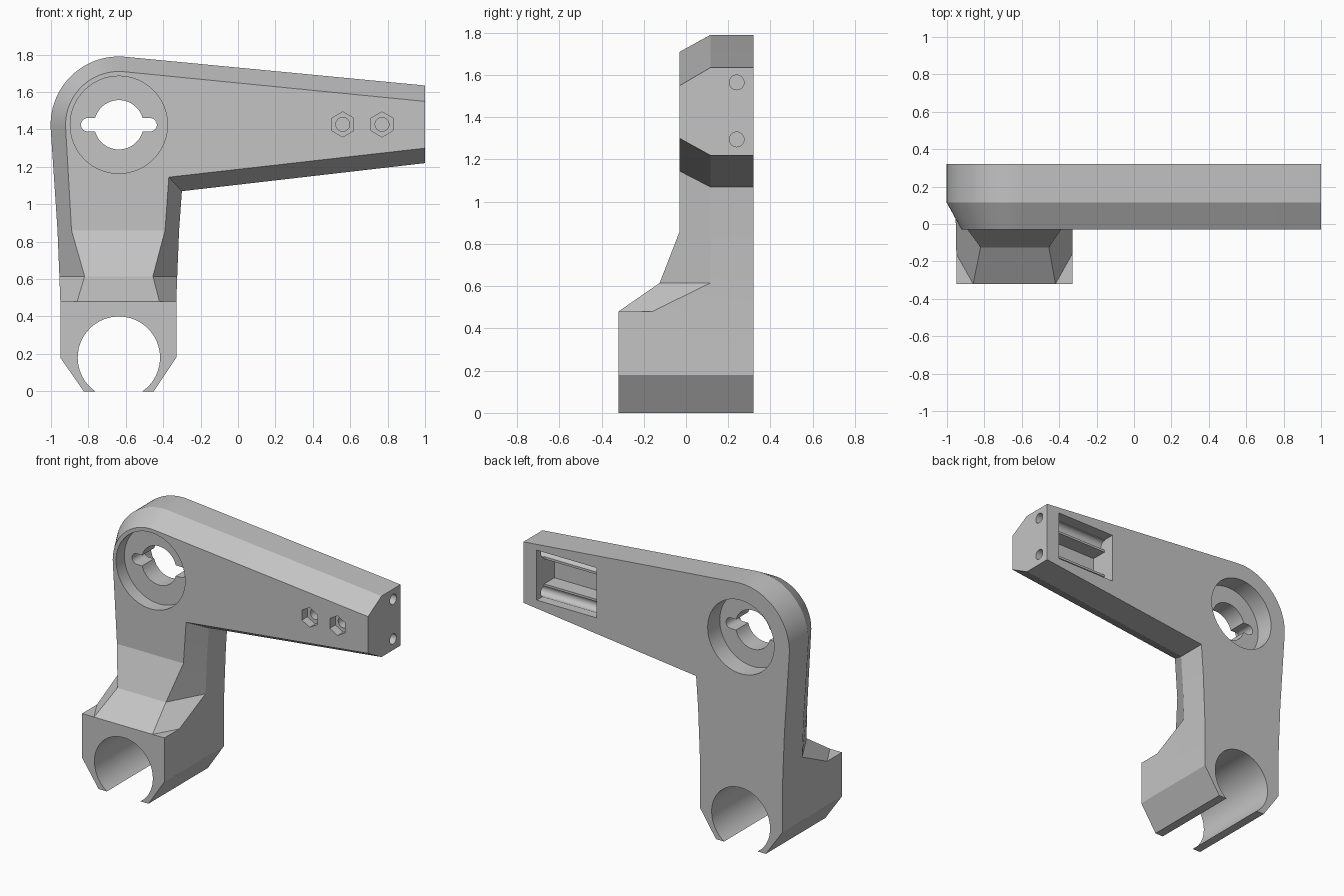
import bpy, bmesh
from math import cos, sin, pi, radians
from mathutils import Matrix

cube = bpy.data.objects.get("Cube")
if cube:
    bpy.data.objects.remove(cube, do_unlink=True)

BACK, MID, FRONT, FOOT = 0.32, 0.115, -0.03, -0.32
CX, CZ = -0.637, 1.425          # pivot boss centre

grey = bpy.data.materials.new("plain_grey")
grey.use_nodes = True
colour = (0.55, 0.55, 0.55, 1)
grey.diffuse_color = colour
grey.node_tree.nodes["Principled BSDF"].inputs["Base Color"].default_value = colour


def finish(bm, name):
    """Weld the faces into a solid and link it as an object."""
    bmesh.ops.remove_doubles(bm, verts=bm.verts, dist=0.0005)
    bmesh.ops.recalc_face_normals(bm, faces=bm.faces)
    mesh = bpy.data.meshes.new(name)
    bm.to_mesh(mesh)
    bm.free()
    mesh.materials.append(grey)
    obj = bpy.data.objects.new(name, mesh)
    bpy.context.collection.objects.link(obj)
    return obj


def circle(x, z, r, n=48, start=0.0, end=2 * pi, closed=True):
    steps = n if closed else n - 1
    return [(x + r * cos(start + (end - start) * i / steps),
             z + r * sin(start + (end - start) * i / steps)) for i in range(n)]


bm = bmesh.new()


def face(points):
    bm.faces.new([bm.verts.new(p) for p in points])


def at(outline, y):
    return [(x, y, z) for x, z in outline]


# Upper body: bent arm outline with a chamfered front
def arm_outline(r, start, tail):
    arc = circle(CX, CZ, r, 28, radians(184), radians(84.6), False)
    return [start] + arc + tail


outer = arm_outline(0.365, (-0.965, 0.86),
                    [(1, 1.635), (1, 1.22), (-0.30, 1.07), (-0.315, 0.86)])
inner = arm_outline(0.285, (-0.89, 0.86),
                    [(1, 1.55), (1, 1.30), (-0.37, 1.145), (-0.39, 0.86)])
rings = [at(outer, BACK), at(outer, MID), at(inner, FRONT)]
face(rings[0])
face(rings[2])
for a, b in zip(rings, rings[1:]):
    for i in range(len(a) - 1):
        face([a[i], a[i + 1], b[i + 1], b[i]])


# Leg: lofted cross-sections that flare forward into the foot
def section(z, left, right, front_left, front_right, mid, front):
    return [(left, BACK, z), (right, BACK, z), (right, mid, z),
            (front_right, front, z), (front_left, front, z), (left, mid, z)]


sections = [section(0.86, -0.965, -0.315, -0.89, -0.39, MID, FRONT),
            section(0.615, -0.955, -0.325, -0.82, -0.455, MID, -0.125),
            section(0.48, -0.95, -0.33, -0.86, -0.42, -0.16, FOOT)]
for a, b in zip(sections, sections[1:]):
    for i in range(6):
        j = (i + 1) % 6
        face([a[i], a[j], b[j], b[i]])

# Foot: block with chamfered lower corners
foot = [(-0.33, 0.48), (-0.33, 0.18), (-0.45, 0),
        (-0.825, 0), (-0.95, 0.18), (-0.95, 0.48)]
face(at(foot, BACK))
face(at(foot + [(-0.86, 0.48), (-0.42, 0.48)], FOOT))
for (x0, z0), (x1, z1) in list(zip(foot, foot[1:]))[1:-1]:
    face([(x0, BACK, z0), (x1, BACK, z1), (x1, FOOT, z1), (x0, FOOT, z0)])
for x, front_x in ((-0.33, -0.42), (-0.95, -0.86)):
    face([(x, BACK, 0.48), (x, -0.16, 0.48), (x, FOOT, 0.48),
          (x, FOOT, 0.18), (x, BACK, 0.18)])
    face([(x, FOOT, 0.48), (front_x, FOOT, 0.48), (x, -0.16, 0.48)])

bracket = finish(bm, "bracket_arm")


def cut(cutter):
    """Subtract a cutter from the bracket and remove the cutter."""
    cutter.hide_render = True
    mod = bracket.modifiers.new("cut", 'BOOLEAN')
    mod.operation = 'DIFFERENCE'
    mod.solver = 'EXACT'
    mod.object = cutter
    bpy.ops.object.select_all(action='DESELECT')
    bpy.context.view_layer.objects.active = bracket
    bracket.select_set(True)
    bpy.ops.object.modifier_apply(modifier=mod.name)
    bpy.data.objects.remove(cutter, do_unlink=True)


def cut_prism(outline, y0, y1):
    global bm
    bm = bmesh.new()
    a, b = at(outline, y0), at(outline, y1)
    face(a)
    face(b)
    for i in range(len(a)):
        j = (i + 1) % len(a)
        face([a[i], a[j], b[j], b[i]])
    cut(finish(bm, "cutter"))


def rect(x0, x1, z0, z1):
    return [(x0, z0), (x1, z0), (x1, z1), (x0, z1)]


# Clip opening through the foot
cut_prism(circle(-0.637, 0.18, 0.22, 64), -0.5, 0.5)

# Pivot: recess on both sides, keyed hole through the web
cut_prism(circle(CX, CZ, 0.26, 64), -0.5, 0.06)
cut_prism(circle(CX, CZ, 0.25, 64), 0.19, 0.5)
cut_prism(circle(CX, CZ, 0.132), -0.5, 0.5)
slot = (circle(CX + 0.167, CZ, 0.036, 12, -pi / 2, pi / 2, False)
        + circle(CX - 0.167, CZ, 0.036, 12, pi / 2, 3 * pi / 2, False))
cut_prism(slot, -0.5, 0.5)

# Hexagonal nut pockets with blind screw holes
for x in (0.56, 0.77):
    cut_prism(circle(x, 1.427, 0.067, 6, pi / 6, 2 * pi + pi / 6), -0.2, 0.03)
    cut_prism(circle(x, 1.427, 0.037, 24), -0.2, 0.09)

# Rear pocket with stepped ledges
cut_prism(rect(0.45, 0.90, 1.265, 1.605), 0.24, 0.5)
cut_prism(rect(0.45, 0.90, 1.345, 1.515), 0.13, 0.5)

# Rod holes from the arm tip, leaving grooves in the ledges
for z in (1.295, 1.565):
    bm = bmesh.new()
    bmesh.ops.create_cone(bm, cap_ends=True, segments=24, radius1=0.035,
                          radius2=0.035, depth=0.6,
                          matrix=Matrix.Translation((0.751, 0.24, z))
                          @ Matrix.Rotation(pi / 2, 4, 'Y'))
    cut(finish(bm, "cutter"))

bpy.ops.object.shade_smooth_by_angle(angle=radians(20))
